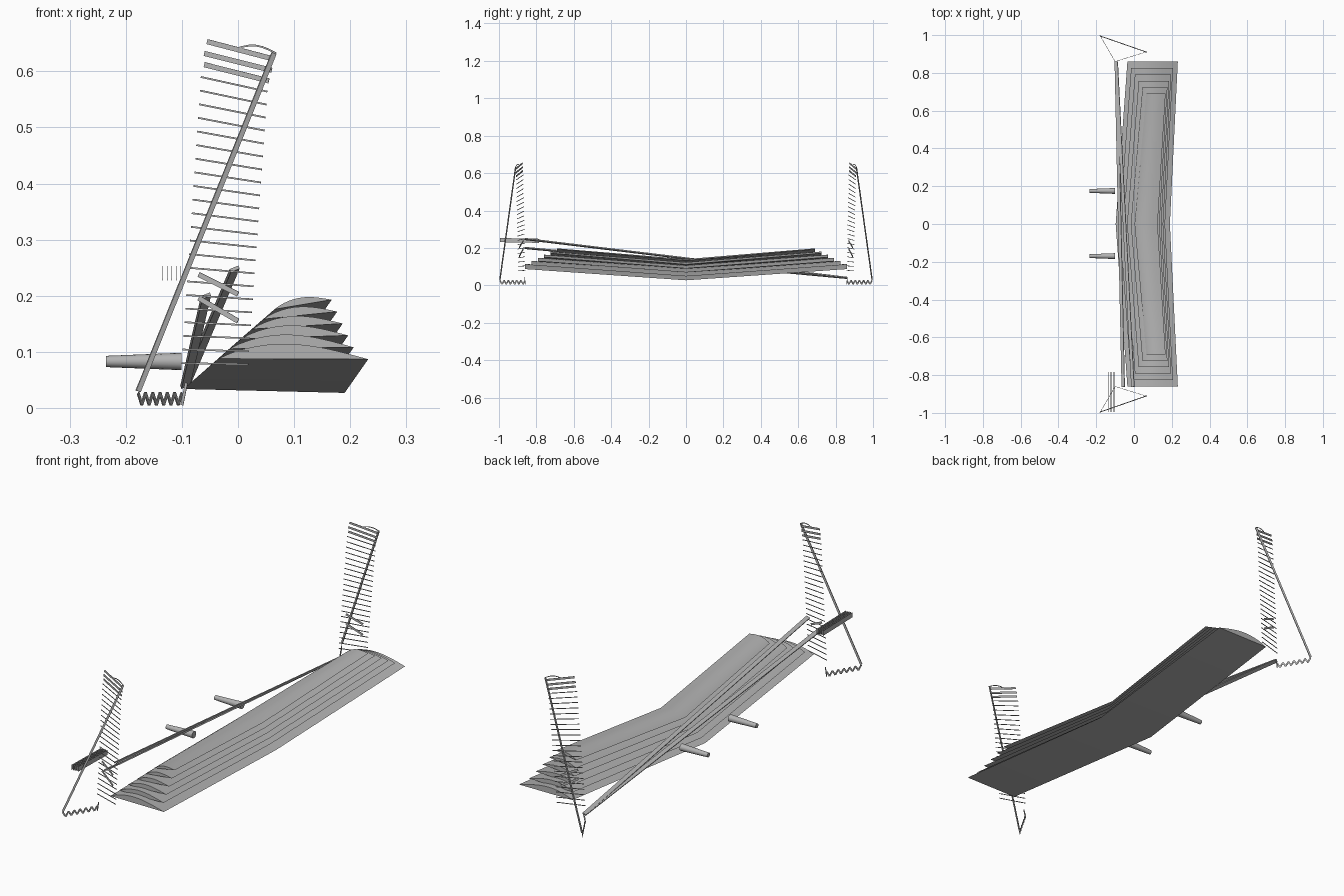
import bpy, bmesh, math
from mathutils import Vector, Matrix

cube = bpy.data.objects.get("Cube")
if cube:
    bpy.data.objects.remove(cube, do_unlink=True)

GREY = (0.45, 0.45, 0.45, 1)
mat = bpy.data.materials.new("plain grey")
mat.use_nodes = True
mat.diffuse_color = GREY
mat.node_tree.nodes["Principled BSDF"].inputs["Base Color"].default_value = GREY


def finish(name, bm, smooth=False):
    bmesh.ops.recalc_face_normals(bm, faces=bm.faces)
    mesh = bpy.data.meshes.new(name)
    bm.to_mesh(mesh)
    bm.free()
    mesh.materials.append(mat)
    obj = bpy.data.objects.new(name, mesh)
    bpy.context.collection.objects.link(obj)
    if smooth:
        bpy.ops.object.select_all(action='DESELECT')
        obj.select_set(True)
        bpy.context.view_layer.objects.active = obj
        bpy.ops.object.shade_smooth_by_angle(angle=math.radians(30))
    return obj


def strip(bm, a, b, normal, width, thick=0.002):
    """Flat bar from a to b whose broad face looks along normal."""
    a, b = Vector(a), Vector(b)
    along = (b - a).normalized()
    side = Vector(normal).cross(along).normalized()
    up = along.cross(side)
    frame = Matrix((along * (b - a).length, side * width, up * thick)).transposed().to_4x4()
    bmesh.ops.create_cube(bm, size=1, matrix=Matrix.Translation((a + b) / 2) @ frame)


def mix(a, b, t):
    return a + (b - a) * t


# Stacked wing shells, each shorter and narrower than the one below
LAYERS, STEPS = 6, 12
for i in range(LAYERS):
    t = i / (LAYERS - 1)
    span = mix(0.86, 0.69, t)
    nose = Vector((mix(-0.035, 0.065, t), mix(0.088, 0.176, t)))
    tail = Vector((0.232 if i == 0 else mix(0.216, 0.167, t), mix(0.087, 0.193, t)))
    camber = mix(0.027, 0.013, t)
    bm = bmesh.new()
    rings = []
    for y in (-span, 0, span):
        root = y == 0
        n = nose - Vector((0.062, 0.054)) * root
        e = tail - Vector((0.042, 0.060)) * root
        ring = []
        for k in range(STEPS + 1):
            u = k / STEPS
            p = n.lerp(e, u)
            ring.append(bm.verts.new((p.x, y, p.y + camber * math.sin(math.pi * u ** 0.85))))
        rings.append(ring)
    for r, q in zip(rings, rings[1:]):
        for k in range(STEPS + 1):
            j = (k + 1) % (STEPS + 1)
            bm.faces.new((r[k], r[j], q[j], q[k]))
    bm.faces.new(rings[0])
    bm.faces.new(rings[-1])
    finish(f"wing_shell_{i + 1}", bm, True)

# Tapered pegs ahead of the wing
for name, y in (("back_peg", 0.175), ("front_peg", -0.17)):
    bm = bmesh.new()
    bmesh.ops.create_cone(bm, cap_ends=True, segments=16, radius1=0.010, radius2=0.0155,
                          depth=0.135, matrix=Matrix.Translation((-0.168, y, 0.083))
                          @ Matrix.Rotation(math.pi / 2, 4, 'Y'))
    finish(name, bm, True)


# End frames, mirrored front to back
def on_end(x, z, s):
    """Point on the upright rib plane of one end."""
    return (x, s * (0.86 + 0.31 * (x + 0.1)), z)


for end, s in (("back", 1), ("front", -1)):
    face = Vector((-0.31, s, 0))

    # Ladder of thin ribs
    bm = bmesh.new()
    RIBS = 22
    for i in range(RIBS):
        t = i / (RIBS - 1)
        x, z = mix(-0.1, -0.066, t), mix(0.08, 0.59, t)
        strip(bm, on_end(x, z, s), on_end(x + 0.118, z - mix(0.002, 0.026, t), s), face, 0.003)
    finish(end + "_ribs", bm)

    # Broader slats at the top and near the foot
    bm = bmesh.new()
    for x0, z0, x1, z1 in ((-0.055, 0.653, 0.06, 0.623), (-0.06, 0.632, 0.06, 0.602),
                           (-0.06, 0.612, 0.055, 0.583), (-0.07, 0.238, 0.0, 0.203),
                           (-0.07, 0.196, 0.0, 0.155)):
        strip(bm, on_end(x0, z0, s), on_end(x1, z1, s), face, 0.009)
    finish(end + "_slats", bm)

    # Curved top cord
    bm = bmesh.new()
    cord = [on_end(mix(-0.005, 0.068, u / 6),
                   mix(0.64, 0.632, u / 6) + 0.01 * math.sin(math.pi * u / 6), s) for u in range(7)]
    for a, b in zip(cord, cord[1:]):
        strip(bm, a, b, face, 0.003)
    finish(end + "_top_cord", bm)

    # Leaning strut and foot post
    bm = bmesh.new()
    foot = Vector((-0.178, s * 0.995, 0.03))
    strip(bm, foot, on_end(0.064, 0.632, s), (0.4, s, 0), 0.009, 0.004)
    finish(end + "_strut", bm)
    bm = bmesh.new()
    strip(bm, on_end(-0.1, 0.005, s), on_end(-0.092, 0.045, s), face, 0.005)
    finish(end + "_foot_post", bm)

    # Zigzag spring at the foot
    bm = bmesh.new()
    TEETH = 12
    heel = Vector((-0.1, s * 0.86, 0.03))
    zigzag = []
    for k in range(TEETH + 1):
        p = foot.lerp(heel, k / TEETH)
        p.z = 0.006 if k % 2 else 0.027
        zigzag.append(p)
    across = (heel - foot).cross(Vector((0, 0, 1)))
    for a, b in zip(zigzag, zigzag[1:]):
        strip(bm, a, b, across, 0.007)
    finish(end + "_zigzag", bm)

# Two long bars running from the back foot to the front end
for name, x, z in (("low_long_bar", -0.057, 0.2), ("high_long_bar", -0.006, 0.248)):
    bm = bmesh.new()
    strip(bm, (-0.094, 0.86, 0.04), (x, -0.862, z), (-0.4, 0, 1), 0.017, 0.006)
    finish(name, bm)

# Row of thin upright blades beside the front end
bm = bmesh.new()
for i in range(5):
    x = -0.134 + 0.008 * i
    strip(bm, (x, -0.995, 0.242), (x, -0.785, 0.238), (1, 0, 0), 0.022, 0.001)
finish("front_blades", bm)
